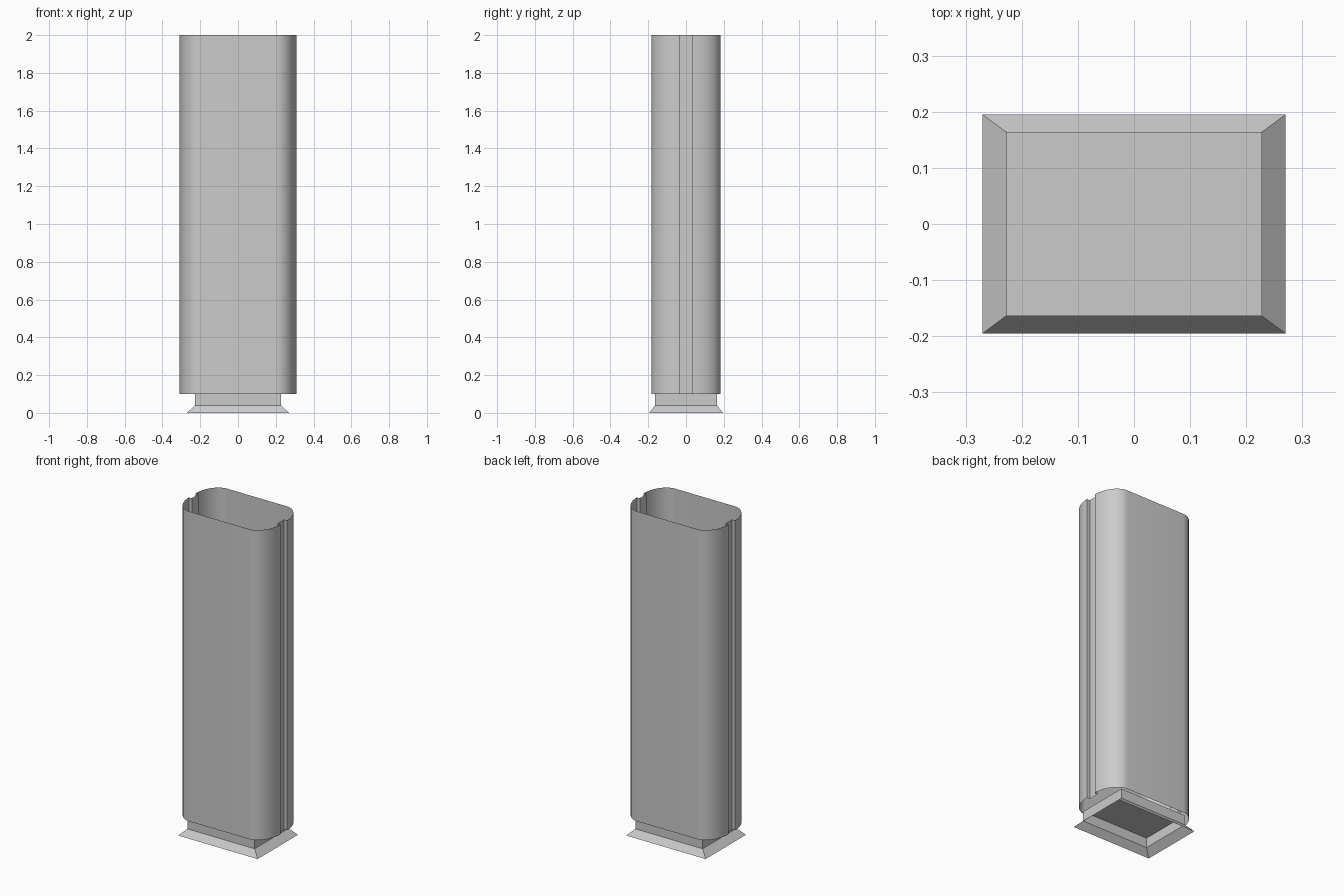
import bpy, bmesh, math

if "Cube" in bpy.data.objects:
    bpy.data.objects.remove(bpy.data.objects["Cube"], do_unlink=True)

# Single grey finish
GREY = (0.6, 0.6, 0.6, 1)
grey = bpy.data.materials.new("plain grey")
grey.use_nodes = True
grey.diffuse_color = GREY
grey.node_tree.nodes["Principled BSDF"].inputs["Base Color"].default_value = GREY


def loft(name, rings, cap_top=False):
    """Join closed rings of points, listed bottom to top, with quads."""
    bm = bmesh.new()
    loops = [[bm.verts.new(p) for p in ring] for ring in rings]
    for low, high in zip(loops, loops[1:]):
        n = len(low)
        for i in range(n):
            j = (i + 1) % n
            bm.faces.new((low[i], low[j], high[j], high[i]))
    if cap_top:
        bm.faces.new(loops[-1])
    mesh = bpy.data.meshes.new(name)
    bm.to_mesh(mesh)
    bm.free()
    mesh.materials.append(grey)
    obj = bpy.data.objects.new(name, mesh)
    bpy.context.collection.objects.link(obj)
    return obj


def rectangle(x, y, z):
    return [(-x, -y, z), (x, -y, z), (x, y, z), (-x, y, z)]


# Open sleeve outline: elliptical corners and a slot at each end
END_X, SIDE_Y, FLAT_X = 0.31, 0.183, 0.2
SLOT_Y, SLOT_DEPTH = 0.033, 0.02
STEPS = 16

quarter = []
for i in range(STEPS + 1):
    a = math.pi / 2 * i / STEPS
    quarter.append((FLAT_X + (END_X - FLAT_X) * math.sin(a),
                    -SLOT_Y - (SIDE_Y - SLOT_Y) * math.cos(a)))
quarter.append((END_X - SLOT_DEPTH, -SLOT_Y))
half = quarter + [(x, -y) for x, y in reversed(quarter)]
outline = half + [(-x, -y) for x, y in half]

sleeve = loft("outer_sleeve", [[(x, y, z) for x, y in outline] for z in (0.1, 2.0)])
sleeve.data.shade_smooth()
sleeve.data.set_sharp_from_angle(angle=math.radians(30))

# Hollow base: flared skirt, straight neck and closed top plate
loft("flared_base", [rectangle(0.27, 0.195, 0),
                     rectangle(0.228, 0.164, 0.04),
                     rectangle(0.228, 0.164, 0.1)], cap_top=True)
